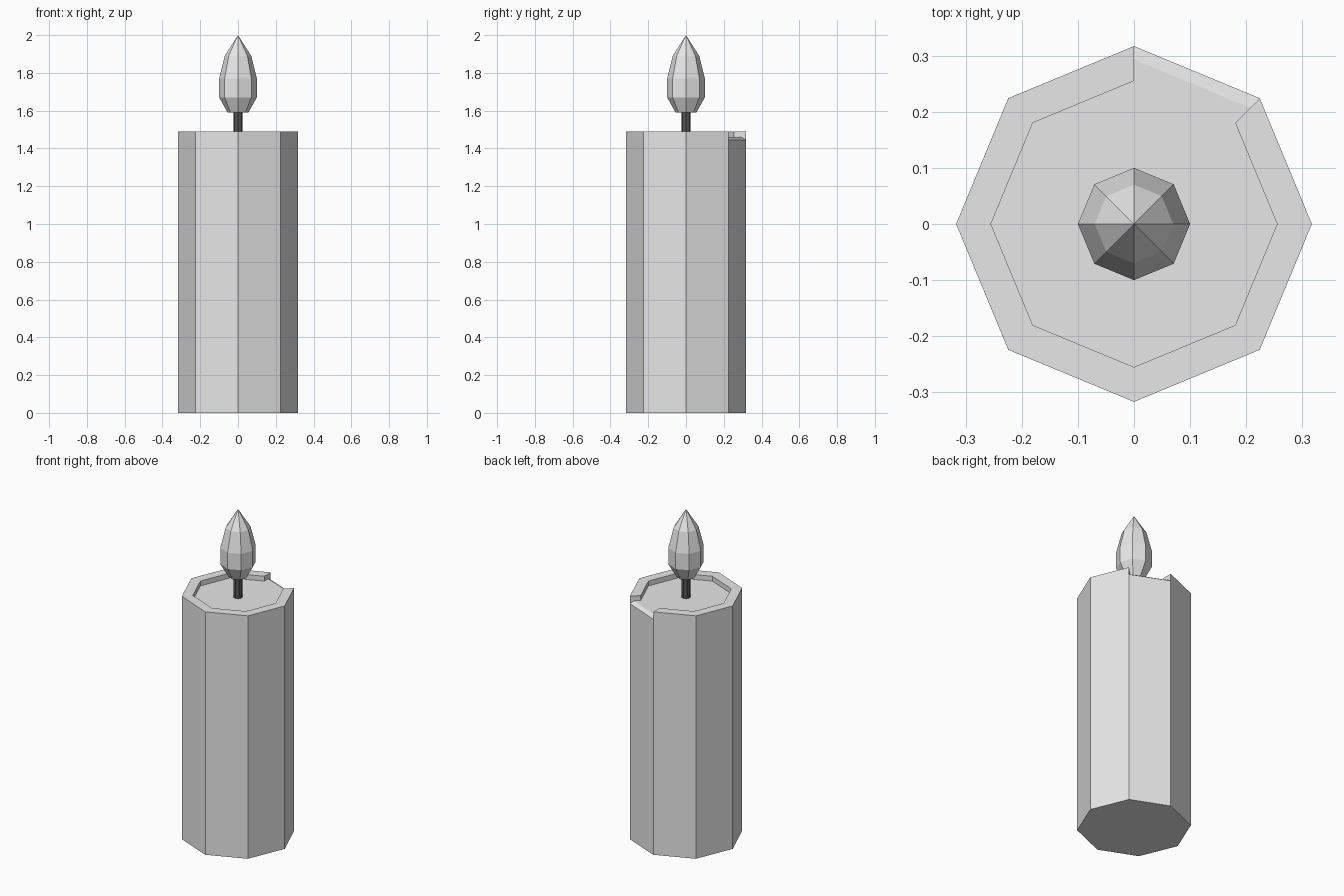
import bpy, bmesh, math

if "Cube" in bpy.data.objects:
    bpy.data.objects.remove(bpy.data.objects["Cube"])


def material(name, color):
    m = bpy.data.materials.new(name)
    m.diffuse_color = (*color, 1)
    m.use_nodes = True
    m.node_tree.nodes["Principled BSDF"].inputs["Base Color"].default_value = m.diffuse_color
    return m


wax = material("wax_grey", (0.8, 0.8, 0.8))
wick_mat = material("wick_grey", (0.09, 0.09, 0.09))
flame_mat = material("flame_grey", (0.8, 0.8, 0.8))
N = 8


def lathe(name, profiles, mat):
    """Stack octagonal rings; profiles(i) gives (radius, z) points for segment i."""
    bm = bmesh.new()

    def pt(r, z, i):
        a = 2 * math.pi * i / N
        return bm.verts.new((r * math.cos(a), r * math.sin(a), z))

    for i in range(N):
        prof = profiles(i)
        for (r0, z0), (r1, z1) in zip(prof, prof[1:]):
            vs = [pt(r0, z0, i)] if r0 == 0 else [pt(r0, z0, i), pt(r0, z0, i + 1)]
            vs += [pt(r1, z1, i)] if r1 == 0 else [pt(r1, z1, i + 1), pt(r1, z1, i)]
            bm.faces.new(vs)
    return bm, pt


def finish(name, bm, mat):
    bmesh.ops.remove_doubles(bm, verts=bm.verts, dist=1e-4)
    me = bpy.data.meshes.new(name)
    bm.to_mesh(me)
    bm.free()
    me.materials.append(mat)
    bpy.context.collection.objects.link(bpy.data.objects.new(name, me))


# Candle body: raised rim round a sunken top, with one chipped rim segment
R, RI, RC = 0.317, 0.255, 0.293
TOP, FLOOR, CHIP = 1.49, 1.46, 1.445
whole = [(0, 0), (R, 0), (R, TOP), (RI, TOP), (RI, FLOOR), (0, FLOOR)]
chipped = [(0, 0), (R, 0), (R, CHIP), (RC, FLOOR), (RI, FLOOR), (0, FLOOR)]
bm, pt = lathe("candle", lambda i: chipped if i == 1 else whole, wax)
end = [(R, CHIP), (R, TOP), (RI, TOP), (RI, FLOOR), (RC, FLOOR)]
bm.faces.new([pt(r, z, 1) for r, z in reversed(end)])
bm.faces.new([pt(r, z, 2) for r, z in end])
finish("candle", bm, wax)

# Wick
bm, _ = lathe("wick", lambda i: [(0, 1.455), (0.025, 1.455), (0.025, 1.6), (0, 1.6)], wick_mat)
finish("wick", bm, wick_mat)

# Flame
flame = [(0, 1.59), (0.055, 1.59), (0.1, 1.67), (0.1, 1.77), (0.07, 1.89), (0, 2.0)]
bm, _ = lathe("flame", lambda i: flame, flame_mat)
finish("flame", bm, flame_mat)
